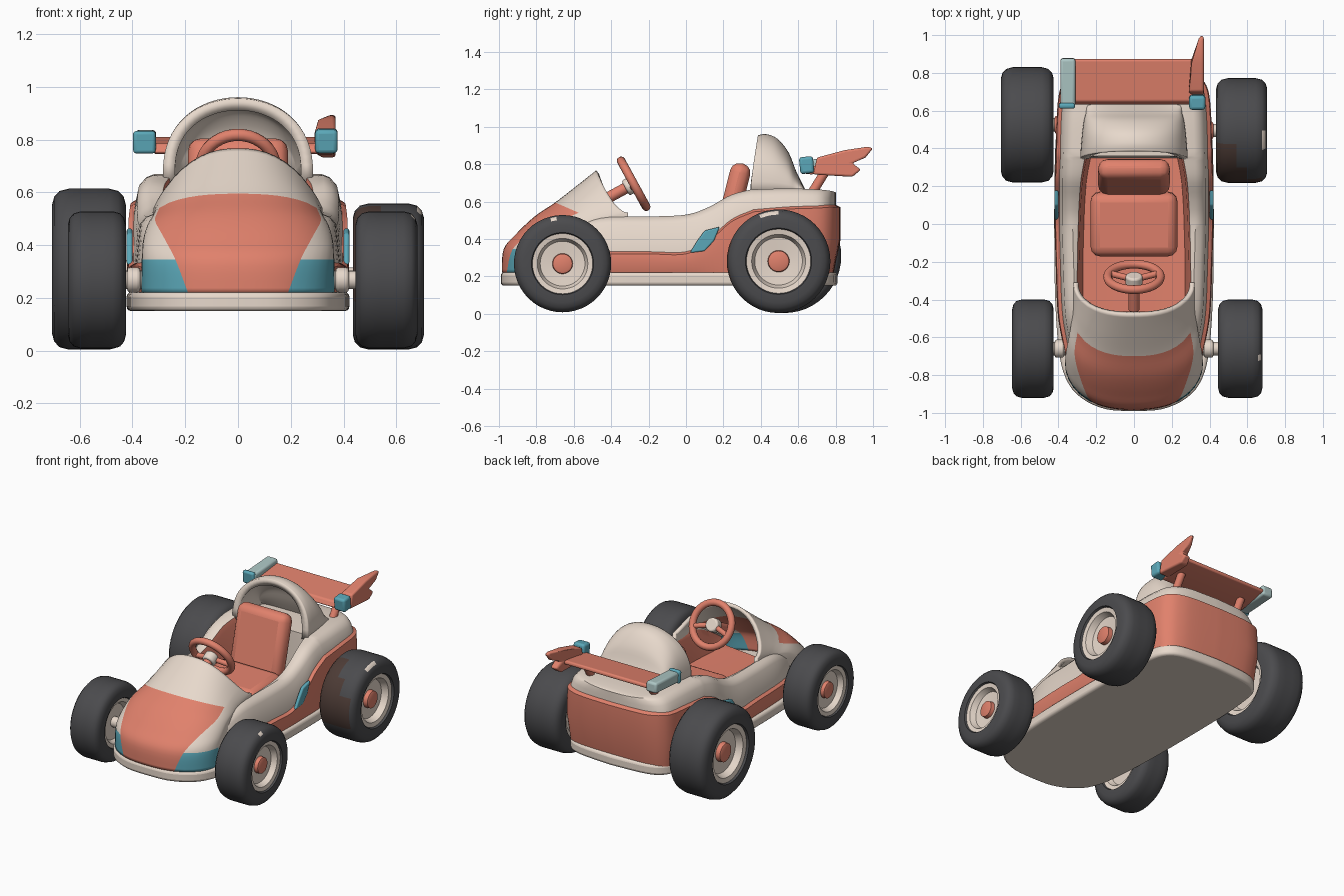
import bpy, bmesh, math
from mathutils import Vector

if "Cube" in bpy.data.objects:
    bpy.data.objects.remove(bpy.data.objects["Cube"], do_unlink=True)


def material(name, r, g, b):
    m = bpy.data.materials.new(name)
    m.use_nodes = True
    m.diffuse_color = (r, g, b, 1)
    m.node_tree.nodes["Principled BSDF"].inputs["Base Color"].default_value = (r, g, b, 1)
    return m


MATS = [material("coral", .75, .22, .15), material("cream", .8, .69, .6),
        material("teal", .105, .39, .48), material("rubber", .07, .07, .075),
        material("pale_teal", .42, .57, .56), material("mud_brown", .075, .045, .037)]
CORAL, CREAM, TEAL, RUBBER, PALE, BROWN = range(6)


def finish(ob, name, color=None, angle=40, bevel=0):
    ob.name = ob.data.name = name
    for m in MATS if color is None else [MATS[color]]:
        ob.data.materials.append(m)
    bpy.ops.object.select_all(action="DESELECT")
    ob.select_set(True)
    bpy.context.view_layer.objects.active = ob
    bpy.ops.object.shade_smooth_by_angle(angle=math.radians(angle))
    if bevel:
        mod = ob.modifiers.new("soft_edges", "BEVEL")
        mod.width, mod.segments, mod.limit_method = bevel, 3, "ANGLE"
    return ob


def link(bm, name):
    me = bpy.data.meshes.new(name)
    bm.to_mesh(me)
    bm.free()
    ob = bpy.data.objects.new(name, me)
    bpy.context.collection.objects.link(ob)
    return ob


def smooth(table, n):
    """Catmull-Rom samples through a table of tuples, n per segment."""
    out = []
    for i in range(len(table) - 1):
        a, b, c, d = (table[max(0, min(len(table) - 1, i + k))] for k in (-1, 0, 1, 2))
        for s in range(n):
            t = s / n
            out.append(tuple(q + .5 * t * (r - p + t * (2 * p - 5 * q + 4 * r - w + t * (3 * (q - r) + w - p)))
                             for p, q, r, w in zip(a, b, c, d)))
    return out + [table[-1]]


def loft(name, rows, color, mirror=True, thick=0, recalc=False, angle=40):
    bm = bmesh.new()
    vs = [[bm.verts.new(p) for p in row] for row in rows]
    for i in range(len(rows) - 1):
        for j in range(len(rows[0]) - 1):
            f = bm.faces.new((vs[i][j], vs[i][j + 1], vs[i + 1][j + 1], vs[i + 1][j]))
            f.material_index = color(i, j)
    bmesh.ops.remove_doubles(bm, verts=bm.verts, dist=.0005)
    if recalc:
        bmesh.ops.recalc_face_normals(bm, faces=bm.faces)
    ob = finish(link(bm, name), name, angle=angle)
    if mirror:
        ob.modifiers.new("mirror", "MIRROR").use_clip = True
    if thick:
        mod = ob.modifiers.new("shell", "SOLIDIFY")
        mod.thickness, mod.offset = thick, -1


def prism(name, pts, push, color, bevel=.01):
    bm = bmesh.new()
    face = bm.faces.new([bm.verts.new(p) for p in pts])
    new = bmesh.ops.extrude_face_region(bm, geom=[face])["geom"]
    bmesh.ops.translate(bm, vec=push, verts=[v for v in new if isinstance(v, bmesh.types.BMVert)])
    bmesh.ops.recalc_face_normals(bm, faces=bm.faces)
    return finish(link(bm, name), name, color, bevel=bevel)


def box(name, loc, size, color, tilt=0, bevel=.03):
    bpy.ops.mesh.primitive_cube_add(size=1, location=loc, rotation=(tilt, 0, 0))
    ob = bpy.context.object
    for v in ob.data.vertices:
        v.co *= Vector(size)
    finish(ob, name, color, bevel=bevel)


def rod(name, a, b, r, color):
    a, b = Vector(a), Vector(b)
    bpy.ops.mesh.primitive_cylinder_add(vertices=20, radius=r, depth=(b - a).length, location=(a + b) / 2,
                                        rotation=(b - a).to_track_quat("Z", "Y").to_euler())
    finish(bpy.context.object, name, color, bevel=r * .25)


# Floor pan
half = smooth([(0, -.99), (.15, -.98), (.28, -.92), (.36, -.82), (.4, -.65), (.42, -.3), (.42, .3),
               (.4, .6), (.36, .73), (.25, .79), (0, .81)], 4)
outline = half + [(-x, y) for x, y in half[-2:0:-1]]
prism("floor_pan", [(x, y, .15) for x, y in outline], (0, 0, .072), CREAM, .018)


# Body tub: stations of y, half width, colour line, rim height, inner half width
def wall(s, deck):
    y, w, line, top, inner = s
    k = min(1, w / .2)
    outer = [(w - .09 * k, top), (w - .06 * k, top - .012), (w - .035 * k, top - .04),
             (w - .02 * k, line + .012), (w, line), (w + .005 * k, (line + .22) / 2), (w - .015 * k, .21)]
    if deck:
        inside = [(inner * f, top) for f in (0, .4, .7, .9)]
    else:
        inside = [(0, .28), (inner - .03, .3), (inner - .01, top - .05), (inner, top - .01)]
    tuck = max(0, y - .7)
    return [(max(0, x), y - tuck * (.3 if z < .25 else .2 if z > line + .01 else 0), z)
            for x, z in inside + outer]


cockpit = smooth([(-.78, .34, .3, .36, .28), (-.62, .375, .32, .46, .29), (-.46, .4, .32, .515, .3),
                  (-.2, .41, .32, .52, .3), (0, .415, .32, .53, .295), (.12, .415, .385, .57, .29),
                  (.24, .415, .49, .635, .28), (.35, .41, .54, .665, .26)], 5)
rear = smooth([(.36, .41, .545, .665, .26), (.55, .405, .56, .67, .26), (.7, .39, .565, .665, .25),
               (.77, .35, .57, .66, .22), (.805, .28, .57, .655, .15), (.82, .18, .57, .65, .08),
               (.826, 0, .57, .65, 0)], 5)


def tub_color(i, j):
    if j >= 7:
        return CORAL
    return CORAL if i < len(cockpit) - 1 and j < 3 else CREAM


loft("body_tub", [wall(s, False) for s in cockpit] + [wall(s, True) for s in rear], tub_color)

# Nose hood and windscreen: edge x, edge y, centre y, edge z, centre z, panel share
nose = smooth([(.365, -.74, -.985, .22, .22, .52), (.365, -.73, -.975, .345, .345, .65),
               (.36, -.68, -.91, .415, .425, .77), (.345, -.6, -.81, .47, .52, .91),
               (.325, -.48, -.70, .5, .595, .92), (.32, -.4, -.59, .52, .68, .9),
               (.32, -.31, -.48, .54, .767, .88)], 5)


def hood_row(s):
    X, ye, yc, ze, zc, share = s
    steps = [share * k / 8 for k in range(8)]
    steps += [1 - (1 - share) * (1 - k / 6) ** 2 for k in range(7)]
    row = []
    for f in steps:
        k = max(0, 1 - f ** 2.4)
        dome = k ** (.5 + 2.3 * max(0, zc - .595))
        row.append((X * f, ye + (yc - ye) * k ** .5, ze + (zc - ze) * dome))
    return row + [(X, ye, .21)]


def hood_color(i, j):
    if j < 8:
        return CORAL if i < 20 else CREAM
    return TEAL if i < 5 and j < 14 else CREAM


loft("hood_and_windscreen", [hood_row(s) for s in nose], hood_color, thick=.025)

# Headrest hood behind the seat: y, half width, height, forward lean at foot
hump = smooth([(.385, .285, .295, .04), (.43, .282, .3, .03), (.49, .275, .275, .01),
               (.55, .265, .2, 0), (.59, .255, .1, 0), (.65, .25, -.02, 0)], 4)
arch = [math.pi / 2 * k / 16 for k in range(17)]
loft("headrest_hood", [[(w * math.sin(a), y - lean * (1 - math.cos(a)), .66 + h * math.cos(a) ** .8
                         if k < 16 else .64) for k, a in enumerate(arch)] for y, w, h, lean in hump],
     lambda i, j: CREAM, thick=.045)

# Seat
box("seat_cushion", (0, .0, .38), (.46, .34, .17), CORAL, .06, .05)
box("seat_back", (0, .25, .6), (.38, .11, .42), CORAL, -.25, .05)

# Steering wheel
centre = Vector((0, -.28, .695))
axis = Vector((0, .877, .48))
bpy.ops.mesh.primitive_torus_add(location=centre, rotation=(-1.07, 0, 0), major_radius=.14,
                                 minor_radius=.023, major_segments=40, minor_segments=12)
finish(bpy.context.object, "steering_wheel", CORAL, 80)
rod("steering_hub", centre - axis * .05, centre + axis * .01, .045, CREAM)
rod("steering_column", centre - axis * .2, centre - axis * .03, .03, CORAL)
for side in (-1, 1):
    rod("steering_spoke", centre - axis * .015, centre + Vector((side * .135, .02, -.035)), .017, CORAL)

# Side vents
for side in (-1, 1):
    prism("side_vent", [(side * .4, y, z) for y, z in
                        [(.02, .325), (.1, .335), (.15, .39), (.18, .465), (.1, .445), (.06, .39)]],
          (side * .022, 0, 0), TEAL, .008)

# Rear wing with a full end plate on one side and a forked fin on the other
prism("wing", [(-.32, y, z) for y, z in [(.63, .75), (.65, .785), (.87, .81), (.875, .785), (.67, .745)]],
      (.63, 0, 0), CORAL)
box("wing_end_plate", (-.35, .75, .795), (.08, .255, .07), PALE, .06, .015)
box("wing_end_plate_front", (-.355, .627, .79), (.085, .03, .085), TEAL, .06, .012)
box("wing_end_block", (.335, .645, .795), (.085, .075, .09), TEAL, .1, .015)
fin = prism("wing_fin", [(.29, y, z) for y, z in [(.68, .745), (.7, .835), (.85, .875), (.97, .893), (1, .885),
                                                 (.96, .835), (.89, .805), (.935, .77), (.89, .732)]],
            (.08, 0, 0), CORAL, .012)
for v in fin.data.vertices:
    if v.co.x < .3 and v.co.y > .8:
        v.co.x += .35 * (v.co.y - .83)
for x in (-.24, .24):
    rod("wing_strut", (x, .67, .64), (x, .75, .77), .025, CORAL)

# Wheels: lathe profile as shares of half width and radius
profile = [(-.55, 0), (-.55, .45), (-.85, .52), (-.9, .62), (-1, .64), (-1, .8), (-.94, .9), (-.8, .97),
           (-.55, 1), (-.2, 1), (.2, 1), (.55, 1), (.8, .97), (.94, .9), (1, .8), (1, .64), (.9, .62),
           (.86, .52), (.55, .46), (.5, .21), (.72, .2), (.76, .16), (.76, 0)]


def wheel(name, side, x0, x1, y, z, r, marks=()):
    mid, h = (x0 + x1) / 2, (x1 - x0) / 2
    rows = [[(side * (mid + a * h), y + r * q * math.cos(t), z + r * q * math.sin(t)) for a, q in profile]
            for t in (math.tau * k / 48 for k in range(49))]

    def color(i, j):
        for i0, i1, j0, j1, c in marks:
            if i0 <= i < i1 and j0 <= j < j1:
                return c
        return RUBBER if 3 <= j < 16 else CORAL if j >= 19 else CREAM

    loft(name, rows, color, mirror=False, recalc=True, angle=35)
    rod(name + "_axle", (side * .3, y, z), (side * (mid - h * .5), y, z), .035, CREAM)
    rod(name + "_collar", (side * .37, y, z), (side * .42, y, z), .048, CREAM if y < 0 else CORAL)


# Worn scuffs and a muddy patch on the left tyres: angle range, band range, colour
wheel("front_left_wheel", 1, .445, .68, -.66, .268, .26, [(13, 14, 12, 13, CREAM)])
wheel("front_right_wheel", -1, .425, .645, -.66, .268, .26)
wheel("rear_left_wheel", 1, .435, .705, .495, .281, .277,
      [(12, 15, 12, 13, CREAM), (14, 18, 5, 9, BROWN), (18, 21, 5, 10, BROWN), (21, 27, 5, 12, BROWN)])
wheel("rear_right_wheel", -1, .425, .705, .525, .309, .305)
